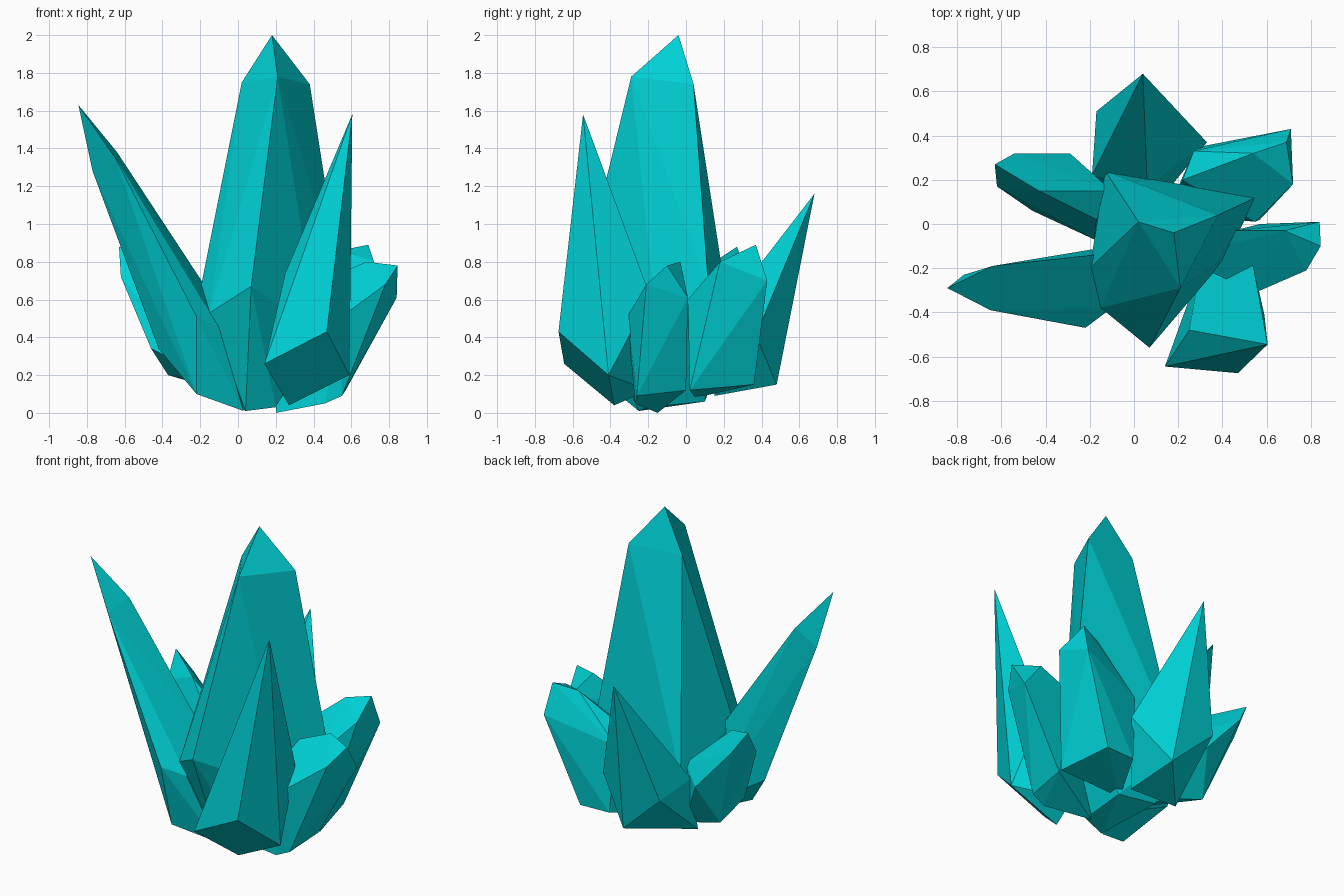
import bpy, bmesh, math

mat = bpy.data.materials.new("teal_crystal")
mat.diffuse_color = (0.0, 0.66, 0.69, 1)


def crystal(name, tip, girdle, root):
    """Faceted convex shard: tip corners, widest ring, buried root corners."""
    bm = bmesh.new()
    for p in tip + girdle + root:
        bm.verts.new(p)
    bmesh.ops.convex_hull(bm, input=bm.verts[:])
    loose = [v for v in bm.verts if not v.link_faces]
    bmesh.ops.delete(bm, geom=loose, context='VERTS')
    # merge nearly coplanar triangles into clean facets
    bmesh.ops.dissolve_limit(bm, angle_limit=math.radians(2),
                             verts=bm.verts[:], edges=bm.edges[:])
    bmesh.ops.recalc_face_normals(bm, faces=bm.faces[:])
    me = bpy.data.meshes.new(name)
    bm.to_mesh(me)
    bm.free()
    me.materials.append(mat)
    ob = bpy.data.objects.new(name, me)
    bpy.context.collection.objects.link(ob)
    return ob


# tall central crystal
crystal("main_crystal",
        [(.18, -.04, 2), (.02, .01, 1.75), (.38, .04, 1.74), (.21, -.29, 1.78)],
        [(-.13, .24, .44), (.55, .12, .65), (.42, -.15, .42), (.07, -.56, .67),
         (-.15, -.38, .53), (-.2, -.2, .65)],
        [(.04, -.25, .01), (.2, .1, .06), (-.08, .1, .1), (.2, -.2, .03)])

# long spike leaning left
crystal("left_spike",
        [(-.845, -.29, 1.63), (-.77, -.23, 1.28), (-.65, -.39, 1.35), (-.64, -.19, 1.38)],
        [(-.22, -.47, .51), (-.1, -.38, .45), (-.18, -.14, .68), (-.42, -.2, .34)],
        [(-.22, -.36, .1), (.03, -.25, .01), (-.1, -.1, .15)])

# sharp spike at the front right
crystal("front_spike",
        [(.605, -.545, 1.58), (.25, -.48, .74)],
        [(.47, -.675, .43), (.14, -.645, .26), (.59, -.41, .2), (.54, -.19, .62)],
        [(.27, -.38, .04), (.3, -.2, .12)])

# stubby crystal pointing right
crystal("right_crystal",
        [(.845, -.1, .78), (.78, -.21, .68), (.84, .01, .61), (.68, -.03, .8)],
        [(.55, -.31, .51), (.45, -.03, .7), (.2, -.15, .5)],
        [(.55, -.26, .09), (.57, 0, .12), (.46, -.27, .05), (.2, -.15, .0)])

# stubby crystal at the back right
crystal("back_right_crystal",
        [(.71, .43, .7), (.69, .37, .89), (.72, .18, .8), (.54, .32, .86)],
        [(.27, .33, .58), (.22, .2, .6), (.55, .01, .6)],
        [(.5, .36, .15), (.3, .35, .15), (.57, .02, .12), (.15, .05, .08)])

# pointed crystal at the back
crystal("back_crystal",
        [(.04, .68, 1.16)],
        [(-.17, .51, .41), (.33, .37, .41), (.06, .17, .5), (-.19, .22, .45)],
        [(.11, .48, .15), (-.19, .15, .1), (.15, .15, .09)])

# small crystal at the back left
crystal("back_left_crystal",
        [(-.63, .27, .88), (-.54, .32, .74), (-.62, .17, .72), (-.43, .15, .8)],
        [(-.29, .32, .46), (-.17, .02, .52), (-.46, .06, .34), (-.1, .15, .5)],
        [(-.37, .18, .2), (-.18, -.07, .2), (-.1, .15, .12)])
